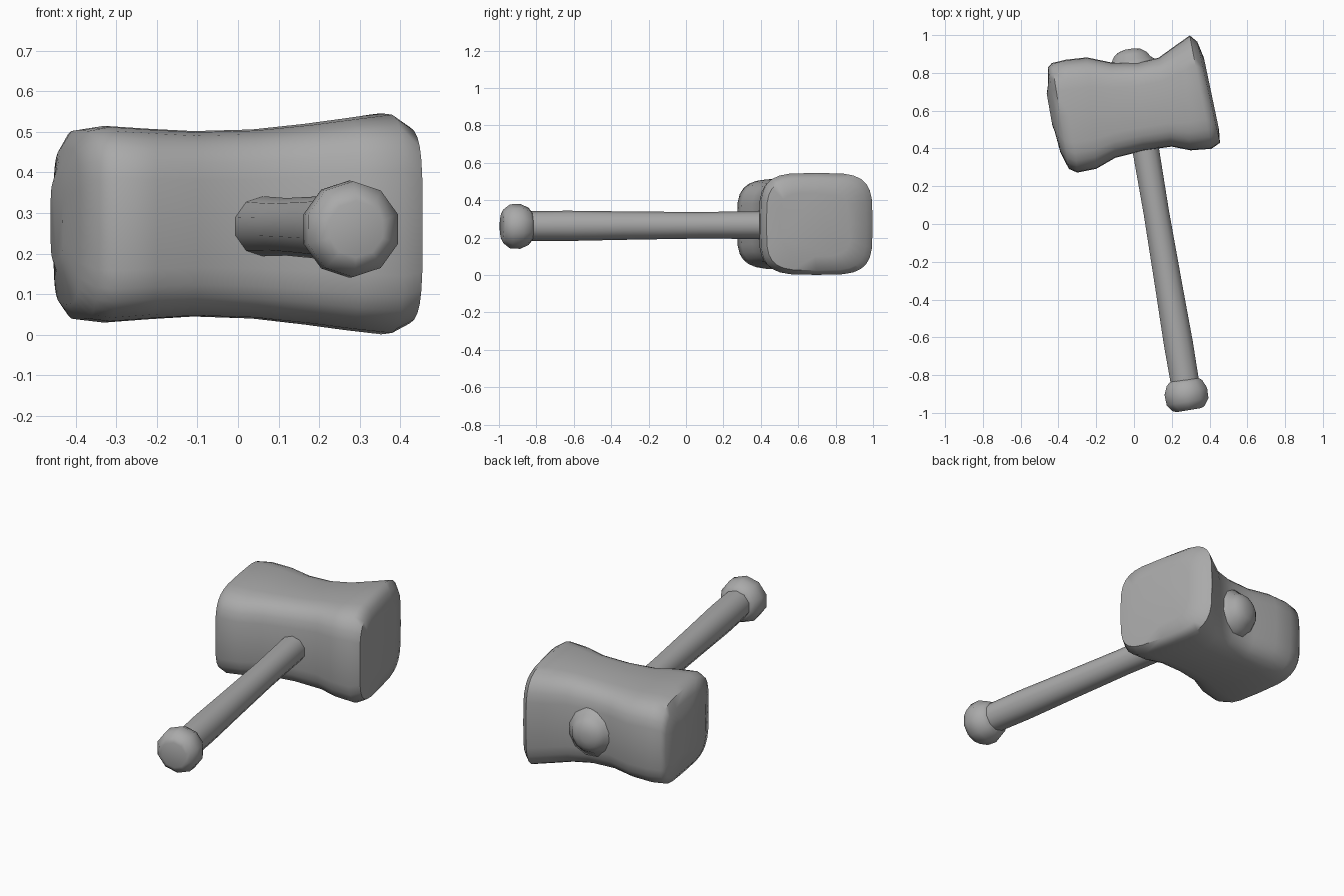
import bpy, bmesh, math
from mathutils import Vector

if "Cube" in bpy.data.objects:
    bpy.data.objects.remove(bpy.data.objects["Cube"])

grey = bpy.data.materials.new("plain grey")
grey.diffuse_color = (0.4, 0.4, 0.4, 1)
grey.use_nodes = True
grey.node_tree.nodes["Principled BSDF"].inputs["Base Color"].default_value = grey.diffuse_color


def loft(name, rings, angle):
    """Skin a list of equal-length rings and close both ends."""
    bm = bmesh.new()
    loops = [[bm.verts.new(p) for p in ring] for ring in rings]
    n = len(loops[0])
    for a, b in zip(loops, loops[1:]):
        for i in range(n):
            j = (i + 1) % n
            bm.faces.new((a[i], a[j], b[j], b[i]))
    bm.faces.new(loops[0])
    bm.faces.new(loops[-1])
    bmesh.ops.recalc_face_normals(bm, faces=bm.faces)
    mesh = bpy.data.meshes.new(name)
    bm.to_mesh(mesh)
    bm.free()
    mesh.materials.append(grey)
    obj = bpy.data.objects.new(name, mesh)
    bpy.context.collection.objects.link(obj)
    bpy.ops.object.select_all(action='DESELECT')
    obj.select_set(True)
    bpy.context.view_layer.objects.active = obj
    bpy.ops.object.shade_smooth_by_angle(angle=math.radians(angle))
    return obj


def rounded_section(fx, fy, bx, by, z0, z1, n=28, power=4.0):
    """Upright rounded-square ring between a front and a back point."""
    ring = []
    for i in range(n):
        a = 2 * math.pi * i / n
        c, s = math.cos(a), math.sin(a)
        u = math.copysign(abs(c) ** (2 / power), c)
        v = math.copysign(abs(s) ** (2 / power), s)
        ring.append(((fx + bx) / 2 + (bx - fx) / 2 * u,
                     (fy + by) / 2 + (by - fy) / 2 * u,
                     (z0 + z1) / 2 + (z1 - z0) / 2 * v))
    return ring


def turned(name, base, axis, profile, sides, angle):
    """Round part: profile of (distance along axis, radius)."""
    base, axis = Vector(base), Vector(axis).normalized()
    side = axis.cross(Vector((0, 0, 1))).normalized()
    up = side.cross(axis)
    rings = [[base + axis * d + (side * math.cos(t) + up * math.sin(t)) * r
              for t in (2 * math.pi * (i + 0.5) / sides for i in range(sides))]
             for d, r in profile]
    return loft(name, rings, angle)


# Waisted head: front x, y, back x, y, bottom, top
sections = [
    (-0.432, 0.52, -0.462, 0.69, 0.18, 0.38),
    (-0.420, 0.49, -0.455, 0.74, 0.15, 0.41),
    (-0.390, 0.38, -0.455, 0.83, 0.075, 0.46),
    (-0.345, 0.292, -0.435, 0.852, 0.037, 0.505),
    (-0.300, 0.272, -0.360, 0.870, 0.030, 0.515),
    (-0.200, 0.292, -0.250, 0.882, 0.038, 0.508),
    (-0.100, 0.350, -0.120, 0.855, 0.045, 0.502),
    (0.050, 0.388, 0.020, 0.855, 0.040, 0.506),
    (0.200, 0.410, 0.130, 0.880, 0.025, 0.520),
    (0.300, 0.390, 0.220, 0.945, 0.012, 0.533),
    (0.410, 0.398, 0.295, 0.998, 0.001, 0.546),
    (0.455, 0.430, 0.335, 0.965, 0.025, 0.515),
    (0.450, 0.500, 0.370, 0.880, 0.100, 0.440),
]
loft("mallet_head", [rounded_section(*s) for s in sections], 50)

# Handle running from the grip end up into the head
direction = (-0.166, 0.986, 0.004)
turned("handle", (0.285, -0.93, 0.262), direction,
       [(0, 0.078), (0.3, 0.081), (0.6, 0.076), (1.0, 0.071),
        (1.35, 0.074), (1.6, 0.07)], 10, 50)

# Faceted knob on the grip end
turned("grip_knob", (0.291, -0.985, 0.26), direction,
       [(0, 0.07), (0.008, 0.09), (0.045, 0.118), (0.1, 0.12),
        (0.145, 0.1), (0.165, 0.075)], 10, 50)

# Handle tip bulging out of the back of the head
turned("handle_tip", (-0.004, 0.80, 0.262), direction,
       [(0, 0.13), (0.05, 0.135), (0.07, 0.11), (0.1, 0.09),
        (0.12, 0.06), (0.128, 0.025)], 12, 60)
